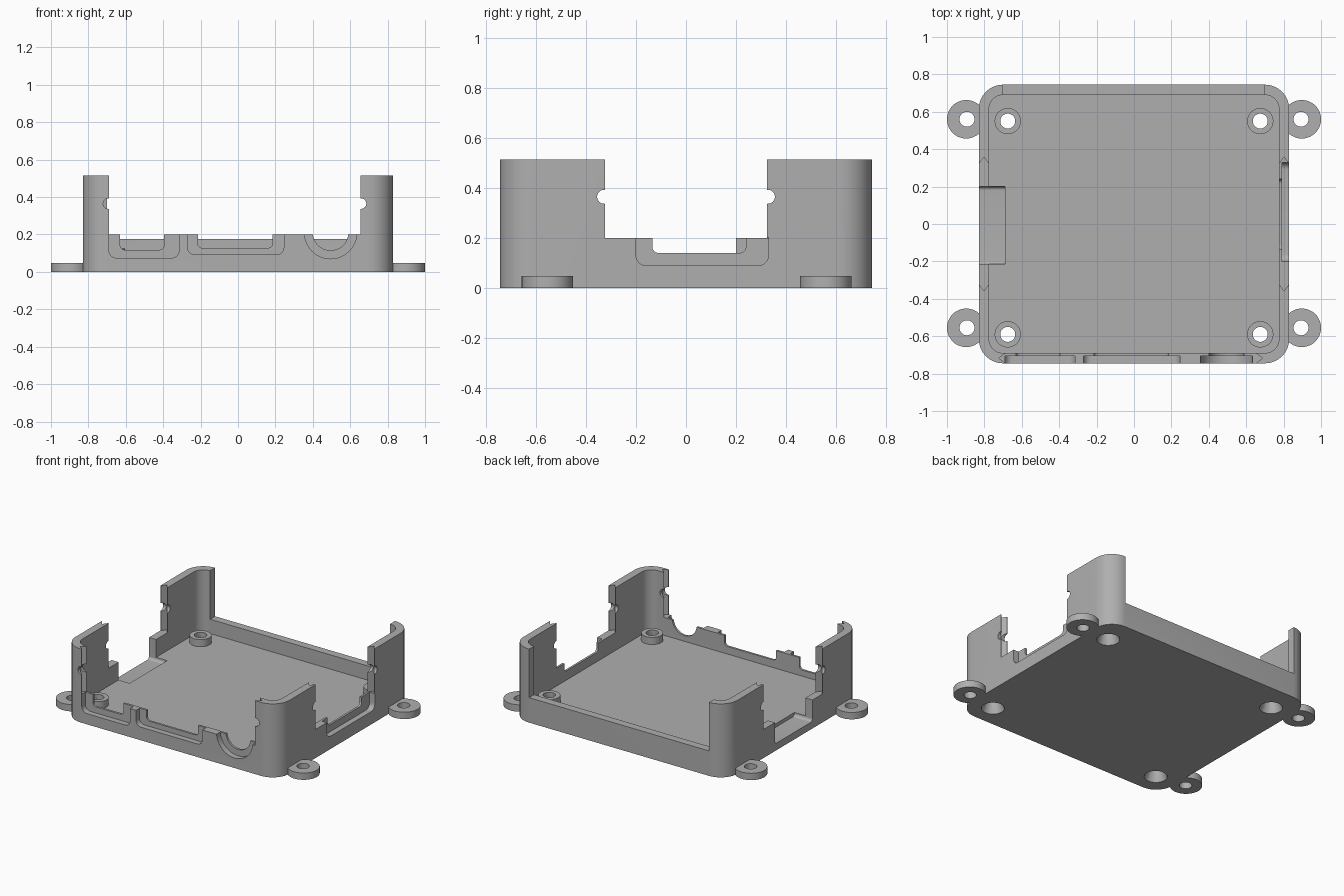
import bpy, bmesh
from math import pi, cos, sin, radians
from mathutils import Matrix, Vector

if "Cube" in bpy.data.objects:
    bpy.data.objects.remove(bpy.data.objects["Cube"], do_unlink=True)

grey = bpy.data.materials.new("matte_grey")
grey.use_nodes = True
COLOUR = (0.43, 0.43, 0.43, 1)
grey.diffuse_color = COLOUR
grey.node_tree.nodes["Principled BSDF"].inputs["Base Color"].default_value = COLOUR

AXES = {"x": lambda u, v, w: (w, u, v),
        "y": lambda u, v, w: (u, w, v),
        "z": lambda u, v, w: (u, v, w)}


def extrude(name, outline, axis, w0, w1):
    """Solid made by sweeping a 2D outline along an axis."""
    bm = bmesh.new()
    place = AXES[axis]
    low = [bm.verts.new(place(u, v, w0)) for u, v in outline]
    high = [bm.verts.new(place(u, v, w1)) for u, v in outline]
    bm.faces.new(low)
    bm.faces.new(high)
    n = len(outline)
    for i in range(n):
        j = (i + 1) % n
        bm.faces.new((low[i], low[j], high[j], high[i]))
    return finish(name, bm)


def finish(name, bm):
    bmesh.ops.recalc_face_normals(bm, faces=bm.faces)
    mesh = bpy.data.meshes.new(name)
    bm.to_mesh(mesh)
    bm.free()
    mesh.materials.append(grey)
    obj = bpy.data.objects.new(name, mesh)
    bpy.context.collection.objects.link(obj)
    return obj


def rounded(u0, u1, v0, v1, r_low, r_high, steps=10):
    """Rectangle outline with separate bottom and top corner radii."""
    pts = []
    corners = ((u1, v1, -1, -1, r_high, 0), (u0, v1, 1, -1, r_high, 1),
               (u0, v0, 1, 1, r_low, 2), (u1, v0, -1, 1, r_low, 3))
    for u, v, su, sv, r, quarter in corners:
        if r == 0:
            pts.append((u, v))
            continue
        for i in range(steps + 1):
            a = (quarter + i / steps) * pi / 2
            pts.append((u + su * r + r * cos(a), v + sv * r + r * sin(a)))
    return pts


def circle(u, v, r, n=48):
    return [(u + r * cos(2 * pi * i / n), v + r * sin(2 * pi * i / n)) for i in range(n)]


def cone(name, x, y, z0, z1, r0, r1):
    bm = bmesh.new()
    bmesh.ops.create_cone(bm, cap_ends=True, segments=48, radius1=r0, radius2=r1,
                          depth=z1 - z0,
                          matrix=Matrix.Translation(Vector((x, y, (z0 + z1) / 2))))
    return finish(name, bm)


def combine(target, tool, operation):
    mod = target.modifiers.new(operation.lower(), "BOOLEAN")
    mod.operation, mod.solver, mod.object = operation, "EXACT", tool
    bpy.context.view_layer.objects.active = target
    bpy.ops.object.modifier_apply(modifier=mod.name)
    bpy.data.objects.remove(tool, do_unlink=True)


def cut(outline, axis, w0, w1):
    combine(tray, extrude("cutter", outline, axis, w0, w1), "DIFFERENCE")


X, Y, H = 0.83, 0.745, 0.515     # outer half sizes and post height
WALL, FLOOR, RIM = 0.055, 0.075, 0.20
ABOVE = 0.7

# Tray shell with rounded corners
tray = extrude("enclosure_tray", rounded(-X, X, -Y, Y, 0.13, 0.13), "z", 0, H)
cut(rounded(-X + WALL, X - WALL, -Y + WALL, Y - WALL, 0.075, 0.075), "z", FLOOR, ABOVE)

# Lowered walls between the corner posts
GAP, LEFT, RIGHT = 0.325, -0.69, 0.655
cut(rounded(-GAP, GAP, RIM, ABOVE, 0, 0), "x", -1, 1)
cut(rounded(LEFT, RIGHT, RIM, ABOVE, 0, 0), "y", -1, 0)
cut(rounded(-0.70, 0.695, 0.175, ABOVE, 0, 0), "y", 0.5, 1)

# Vertical V grooves and round snap notches in the post ends
mid, half, deep, snap = WALL / 2, 0.024, 0.033, 0.365
for sx in (-1, 1):
    for sy in (-1, 1):
        c, e = sx * (X - mid), sy * GAP
        cut([(c - half, e - sy * 0.01), (c - half, e), (c, e + sy * deep),
             (c + half, e), (c + half, e - sy * 0.01)], "z", RIM, ABOVE)
        cut(circle(e + sy * 0.003, snap, 0.028, 24), "x", sx * 0.7, sx * 0.9)
for s, e in ((-1, LEFT), (1, RIGHT)):
    c = -Y + mid
    cut([(e - s * 0.01, c - half), (e, c - half), (e + s * deep, c),
         (e, c + half), (e - s * 0.01, c + half)], "z", RIM, ABOVE)
    cut(circle(e + s * 0.003, snap, 0.028, 24), "y", -0.8, -0.65)

# Front ports: a wide outer recess around a smaller through opening
RECESS = -Y + 0.04
for o0, o1, oz, i0, i1, iz in ((LEFT, -0.315, 0.075, -0.63, -0.395, 0.118),
                               (-0.27, 0.245, 0.092, -0.215, 0.185, 0.128)):
    cut(rounded(o0, o1, oz, 0.3, 0.04, 0), "y", -1, RECESS)
    cut(rounded(i0, i1, iz, 0.3, 0.025, 0), "y", -1, -0.6)
cut(circle(0.495, 0.21, 0.14), "y", -1, RECESS)
cut(circle(0.495, 0.21, 0.095), "y", -1, -0.6)

# Port on the +x side, open slot with floor pocket on the -x side
cut(rounded(-0.20, 0.33, 0.09, 0.2 + 0.002, 0.04, 0), "x", X - 0.04, 1)
cut(rounded(-0.135, 0.24, 0.14, 0.3, 0.025, 0), "x", 0.7, 1)
cut(rounded(-0.215, 0.20, 0.05, 0.3, 0.02, 0), "x", -1, -0.69)

# Screw standoffs with countersunk holes, and outer mounting lugs
for s in (-1, 1):
    for y in (-0.59, 0.55):
        x = s * 0.675
        combine(tray, cone("standoff", x, y, 0.03, 0.125, 0.07, 0.07), "UNION")
        combine(tray, cone("sink", x, y, -0.002, 0.085, 0.074, 0.04), "DIFFERENCE")
        cut(circle(x, y, 0.04), "z", 0.06, 0.2)
    for y in (-0.555, 0.56):
        lug = extrude("mounting_lug", circle(s * 0.897, y, 0.103), "z", 0, 0.048)
        combine(tray, lug, "UNION")
        cut(circle(s * 0.893, y, 0.04), "z", -0.1, 0.2)
# Clear any lug overlap from the inside of the tray
cut(rounded(-0.77, 0.77, -0.4, 0.4, 0, 0), "z", FLOOR, FLOOR + 0.02)

bpy.ops.object.select_all(action="DESELECT")
tray.select_set(True)
bpy.context.view_layer.objects.active = tray
bpy.ops.object.shade_smooth_by_angle(angle=radians(30))
